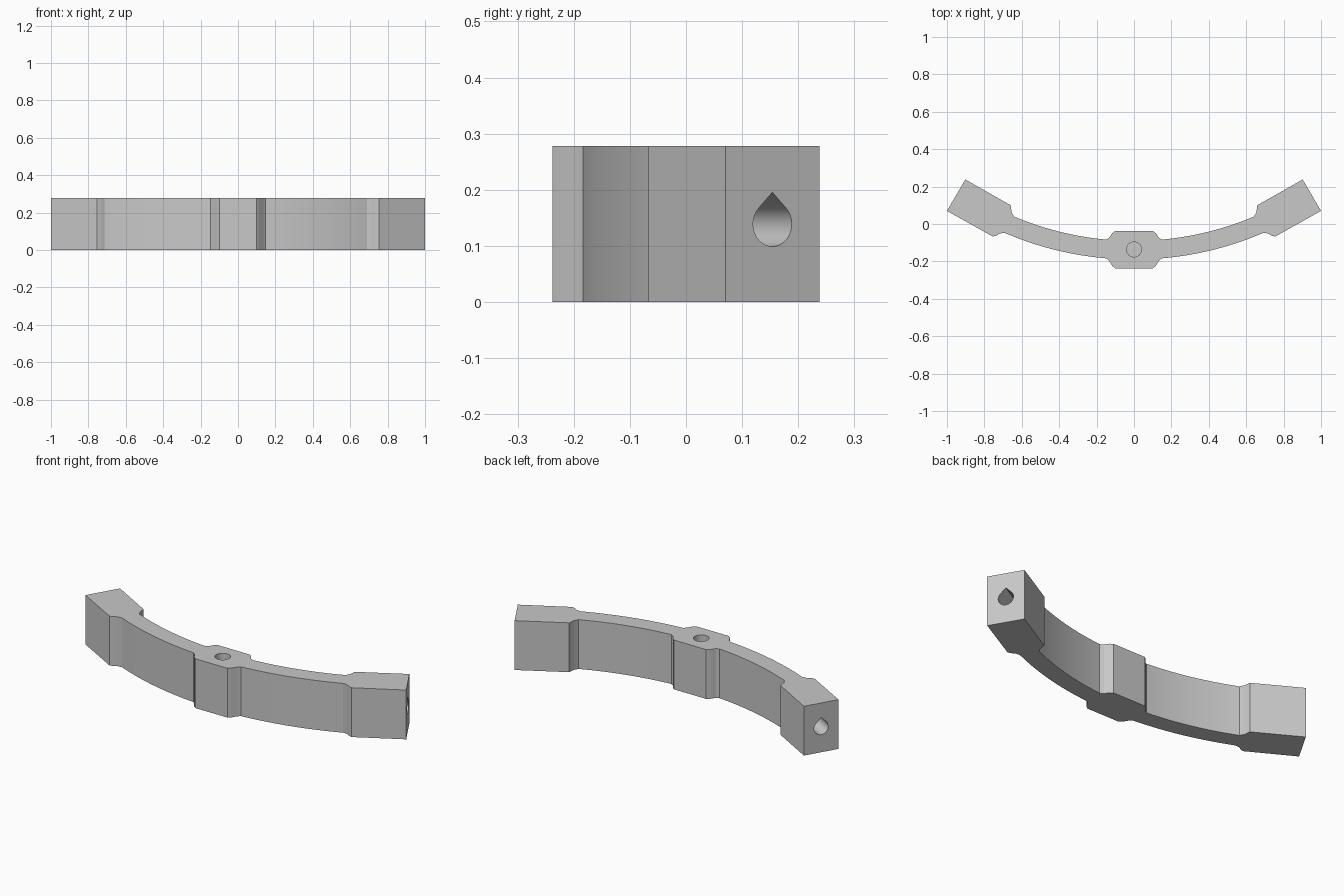
import bpy, bmesh
from math import sqrt, sin, cos, pi, radians
from mathutils import Matrix

if "Cube" in bpy.data.objects:
    bpy.data.objects.remove(bpy.data.objects["Cube"], do_unlink=True)

HEIGHT = 0.278
CENTRE_Y = 1.56          # centre of the curved bar's arcs
R_OUT, R_IN = 1.75, 1.65
HOLE_R = 0.04
HOLE_DEPTH = 0.2

grey = bpy.data.materials.new("plain grey")
grey.use_nodes = True
colour = (0.58, 0.58, 0.58, 1)
grey.diffuse_color = colour
grey.node_tree.nodes["Principled BSDF"].inputs["Base Color"].default_value = colour


def prism(name, outline, depth, matrix=Matrix()):
    """Extrude a flat outline along z, then place it."""
    bm = bmesh.new()
    face = bm.faces.new([bm.verts.new((x, y, 0)) for x, y in outline])
    ext = bmesh.ops.extrude_face_region(bm, geom=[face])
    verts = [v for v in ext["geom"] if isinstance(v, bmesh.types.BMVert)]
    bmesh.ops.translate(bm, verts=verts, vec=(0, 0, depth))
    bmesh.ops.transform(bm, matrix=matrix, verts=bm.verts)
    bmesh.ops.recalc_face_normals(bm, faces=bm.faces)
    mesh = bpy.data.meshes.new(name)
    bm.to_mesh(mesh)
    bm.free()
    mesh.materials.append(grey)
    obj = bpy.data.objects.new(name, mesh)
    bpy.context.collection.objects.link(obj)
    return obj


def arc(radius, x0, x1, steps=24):
    xs = [x0 + (x1 - x0) * i / steps for i in range(steps + 1)]
    return [(x, CENTRE_Y - sqrt(radius ** 2 - x * x)) for x in xs]


# Half of the plan: centre pad, outer arc, end pad, inner arc, centre pad
half = [(0.1, -0.238), (0.118, -0.222), (0.132, -0.198)]
half += arc(R_OUT, 0.148, 0.69)
half += [(0.715, -0.05), (0.738, -0.063), (0.755, -0.067),
         (1.0, 0.07), (0.902, 0.238), (0.659, 0.1), (0.655, 0.065)]
half += arc(R_IN, 0.642, 0.15)
half += [(0.132, -0.073), (0.116, -0.049), (0.1, -0.037)]
plan = half + [(-x, y) for x, y in reversed(half)]
bar = prism("curved_bar", plan, HEIGHT)

# Round blind hole in the centre pad
circle = [(HOLE_R * cos(2 * pi * i / 32), HOLE_R * sin(2 * pi * i / 32)) for i in range(32)]
cutters = [prism("centre_hole_cutter", circle, HOLE_DEPTH,
                 Matrix.Translation((0, -0.136, HEIGHT - HOLE_DEPTH + 0.02)))]

# Teardrop blind holes in both end faces, with the tip upwards
drop = [(HOLE_R * cos(a), HOLE_R * sin(a))
        for a in (radians(135 + 270 * i / 24) for i in range(25))]
drop.append((0, HOLE_R * sqrt(2)))
for side in (1, -1):
    # local x runs across the end face, y up, z inwards along the pad
    inward = (-side * cos(pi / 6), -0.5, 0)
    across = (-0.5, side * cos(pi / 6), 0)
    frame = Matrix((across, (0, 0, 1), inward)).transposed().to_4x4()
    start = (side * (0.951 + 0.02 * cos(pi / 6)), 0.154 + 0.01, HEIGHT / 2)
    cutters.append(prism("end_hole_cutter", drop, HOLE_DEPTH + 0.02,
                         Matrix.Translation(start) @ frame))

# Cut the holes and discard the cutters
bpy.ops.object.select_all(action="DESELECT")
bpy.context.view_layer.objects.active = bar
bar.select_set(True)
for cutter in cutters:
    cutter.hide_render = True
    mod = bar.modifiers.new("hole", "BOOLEAN")
    mod.operation = "DIFFERENCE"
    mod.solver = "EXACT"
    mod.object = cutter
    bpy.ops.object.modifier_apply(modifier=mod.name)
    bpy.data.objects.remove(cutter, do_unlink=True)

bpy.ops.object.shade_smooth_by_angle(angle=radians(25))
